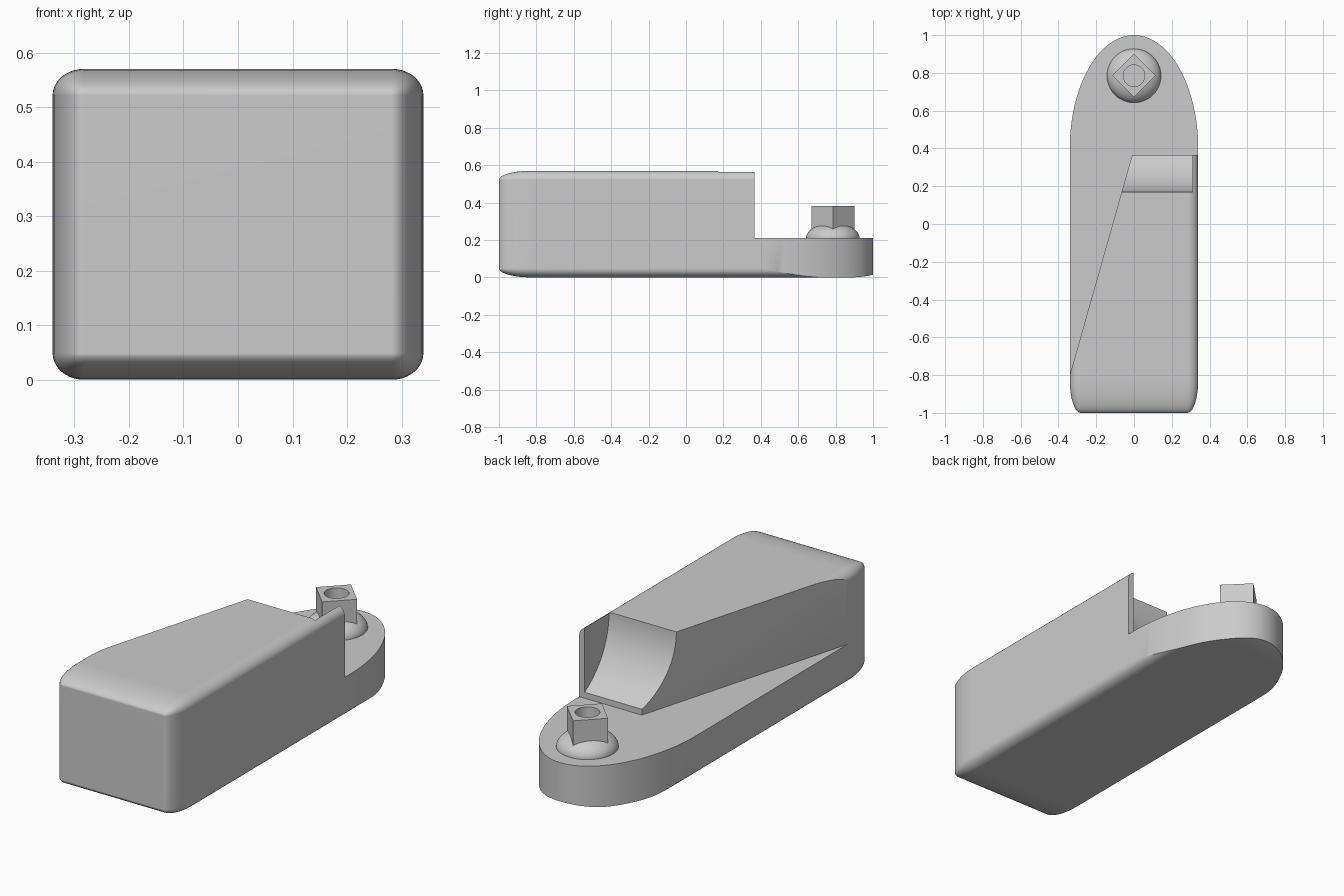
import bpy, bmesh, math
from mathutils import Matrix

cube = bpy.data.objects.get("Cube")
if cube:
    bpy.data.objects.remove(cube, do_unlink=True)

grey = bpy.data.materials.new("light grey")
grey.use_nodes = True
grey.diffuse_color = (0.6, 0.6, 0.6, 1)
grey.node_tree.nodes["Principled BSDF"].inputs["Base Color"].default_value = (0.6, 0.6, 0.6, 1)


def add_object(name, bm):
    bmesh.ops.recalc_face_normals(bm, faces=bm.faces[:])
    mesh = bpy.data.meshes.new(name)
    bm.to_mesh(mesh)
    bm.free()
    mesh.materials.append(grey)
    obj = bpy.data.objects.new(name, mesh)
    bpy.context.collection.objects.link(obj)
    return obj


def prism(name, points, offset):
    """Extrude a closed outline of 3D points along an offset."""
    bm = bmesh.new()
    face = bm.faces.new([bm.verts.new(p) for p in points])
    side = bmesh.ops.extrude_face_region(bm, geom=[face], use_keep_orig=True)
    verts = [v for v in side["geom"] if isinstance(v, bmesh.types.BMVert)]
    bmesh.ops.translate(bm, verts=verts, vec=offset)
    return add_object(name, bm)


def cut(obj, cutter, operation):
    mod = obj.modifiers.new(cutter.name, "BOOLEAN")
    mod.object, mod.operation, mod.solver = cutter, operation, "EXACT"


def finish(obj, cutters):
    """Apply the cuts, remove the cutters and shade smooth with sharp edges."""
    bpy.ops.object.select_all(action="DESELECT")
    bpy.context.view_layer.objects.active = obj
    obj.select_set(True)
    for mod in list(obj.modifiers):
        bpy.ops.object.modifier_apply(modifier=mod.name)
    for cutter in cutters:
        bpy.data.objects.remove(cutter, do_unlink=True)
    bpy.ops.object.shade_smooth_by_angle(angle=math.radians(30))
    mod = obj.modifiers.new("Weighted Normal", "WEIGHTED_NORMAL")
    mod.keep_sharp = True


# Body: rounded unit cube stretched into a long block
HALF, LEDGE, STEP = 0.34, 0.21, 0.365
bm = bmesh.new()
bmesh.ops.create_cube(bm, size=1)
bmesh.ops.bevel(bm, geom=bm.edges[:], offset=0.085, segments=10, profile=0.5, affect="EDGES")
bmesh.ops.scale(bm, vec=(2 * HALF, 2.05, 0.57), verts=bm.verts)
bmesh.ops.translate(bm, vec=(0, 0.025, 0.285), verts=bm.verts)
body = add_object("body", bm)

# Elliptical back end
arc = [math.pi * i / 64 for i in range(65)]
plan = [(-0.5, 0.4, -0.2), (-0.5, -1.2, -0.2), (0.5, -1.2, -0.2), (0.5, 0.4, -0.2)]
plan += [(HALF * math.cos(a), 0.4 + 0.6 * math.sin(a), -0.2) for a in arc]
outline = prism("outline_cutter", plan, (0, 0, 1))

# Low ledge along the slanted side and behind the step
ledge = prism("ledge_cutter", [(-0.51, -1.4, LEDGE), (-0.01, STEP, LEDGE), (0.5, STEP, LEDGE),
                               (0.5, 1.3, LEDGE), (-0.51, 1.3, LEDGE)], (0, 0, 0.7))

# Concave scoop that leaves a thin wall on the left side
R = 0.377
sweep = [math.radians(180 + 66 * i / 24) for i in range(25)]
profile = [(-0.5, 0.17 + R + R * math.cos(a), 0.57 + R * math.sin(a)) for a in sweep]
profile += [(-0.5, profile[-1][1], 0.8), (-0.5, 0.17, 0.8)]
scoop = prism("scoop_cutter", profile, (0.81, 0, 0))

cut(body, outline, "INTERSECT")
cut(body, ledge, "DIFFERENCE")
cut(body, scoop, "DIFFERENCE")
finish(body, [outline, ledge, scoop])

# Flattened dome under the post
PIVOT = 0.785
bm = bmesh.new()
bmesh.ops.create_uvsphere(bm, u_segments=48, v_segments=24, radius=0.143)
bmesh.ops.scale(bm, vec=(1, 1, 0.56), verts=bm.verts)
bmesh.ops.translate(bm, vec=(0, PIVOT, LEDGE), verts=bm.verts)
finish(add_object("dome", bm), [])


# Square post turned to a diamond, with a round socket in its top
def column(name, sides, radius, low, high):
    bm = bmesh.new()
    bmesh.ops.create_cone(bm, cap_ends=True, segments=sides, radius1=radius, radius2=radius,
                          depth=high - low,
                          matrix=Matrix.Translation((0, PIVOT, (low + high) / 2)))
    return add_object(name, bm)


post = column("post", 4, 0.115, 0.215, 0.383)
socket = column("socket_cutter", 48, 0.057, 0.3, 0.5)
cut(post, socket, "DIFFERENCE")
finish(post, [socket])
